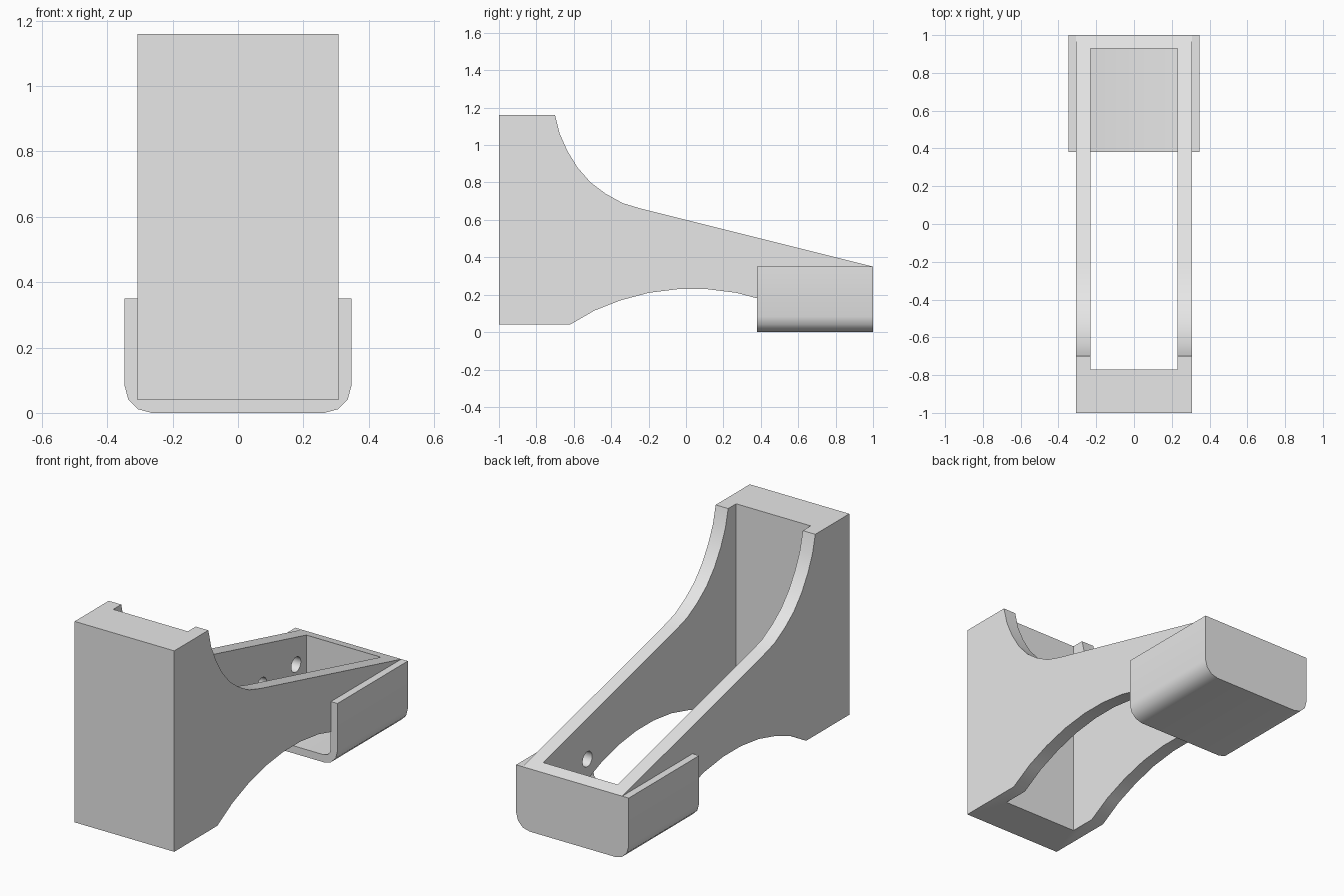
import bpy, bmesh
from math import sin, cos, pi, radians
from mathutils import Vector

default = bpy.data.objects.get("Cube")
if default:
    bpy.data.objects.remove(default, do_unlink=True)

grey = bpy.data.materials.new("light_grey")
grey.use_nodes = True
grey.diffuse_color = (0.8, 0.8, 0.8, 1)
grey.node_tree.nodes["Principled BSDF"].inputs["Base Color"].default_value = (0.8, 0.8, 0.8, 1)


def prism(name, points, direction):
    """Extrude a closed outline of 3D points along a direction."""
    bm = bmesh.new()
    face = bm.faces.new([bm.verts.new(p) for p in points])
    moved = bmesh.ops.extrude_face_region(bm, geom=[face])["geom"]
    verts = [v for v in moved if isinstance(v, bmesh.types.BMVert)]
    bmesh.ops.translate(bm, verts=verts, vec=Vector(direction))
    bmesh.ops.recalc_face_normals(bm, faces=bm.faces)
    mesh = bpy.data.meshes.new(name)
    bm.to_mesh(mesh)
    bm.free()
    obj = bpy.data.objects.new(name, mesh)
    bpy.context.collection.objects.link(obj)
    mesh.materials.append(grey)
    return obj


def activate(obj):
    bpy.ops.object.select_all(action="DESELECT")
    obj.select_set(True)
    bpy.context.view_layer.objects.active = obj


def cut(obj, cutter):
    """Subtract a cutter and throw it away."""
    cutter.hide_render = True
    mod = obj.modifiers.new("cut", "BOOLEAN")
    mod.operation, mod.solver, mod.object = "DIFFERENCE", "EXACT", cutter
    activate(obj)
    bpy.ops.object.modifier_apply(modifier=mod.name)
    bpy.data.objects.remove(cutter, do_unlink=True)


def smooth(obj):
    activate(obj)
    bpy.ops.object.shade_smooth_by_angle(angle=radians(35))


def tray_outline(half, bottom, top, radius, y):
    """U-shaped outline with rounded lower corners."""
    arc = [(half - radius + radius * cos(a), bottom + radius - radius * sin(a))
           for a in (i * pi / 6 for i in range(4))]
    right = [(half, top)] + arc
    left = [(-x, z) for x, z in reversed(right)]
    return [(x, y, z) for x, z in right + left]


# Bracket body: side profile with swept top and arched underside
HALF = 0.307
top_curve = [(-0.70, 1.16), (-0.675, 1.06), (-0.635, 0.97), (-0.58, 0.88),
             (-0.51, 0.80), (-0.43, 0.74), (-0.34, 0.69), (-0.24, 0.66)]
half_arch = [(0.655, 0.04), (0.525, 0.115), (0.385, 0.17), (0.235, 0.21), (0.075, 0.23)]
arch = [(0.035 + y, z) for y, z in half_arch] + [(0.035 - y, z) for y, z in reversed(half_arch)]
profile = [(-1, 0.04), (-1, 1.16)] + top_curve + [(0.999, 0.35), (0.999, 0.04)] + arch
body = prism("bracket_body", [(-HALF, y, z) for y, z in profile], (2 * HALF, 0, 0))

# Open middle between the two arms
W = 0.23
cut(body, prism("middle_cutter",
                [(-W, -0.77, -1), (W, -0.77, -1), (W, 0.93, -1), (-W, 0.93, -1)], (0, 0, 3)))

# Screw holes through both arms
for hole_y in (0.54, 0.84):
    ring = [(-0.5, hole_y + 0.042 * cos(i * pi / 12), 0.237 + 0.042 * sin(i * pi / 12))
            for i in range(24)]
    cut(body, prism("hole_cutter", ring, (1, 0, 0)))
smooth(body)

# Rear tray: open at the top and front, wrapped around the arm ends
tray = prism("rear_tray", tray_outline(0.347, 0, 0.35, 0.083, 0.38), (0, 0.62, 0))
cut(tray, prism("tray_cutter", tray_outline(0.305, 0.042, 0.6, 0.042, 0.2), (0, 0.77, 0)))
smooth(tray)
